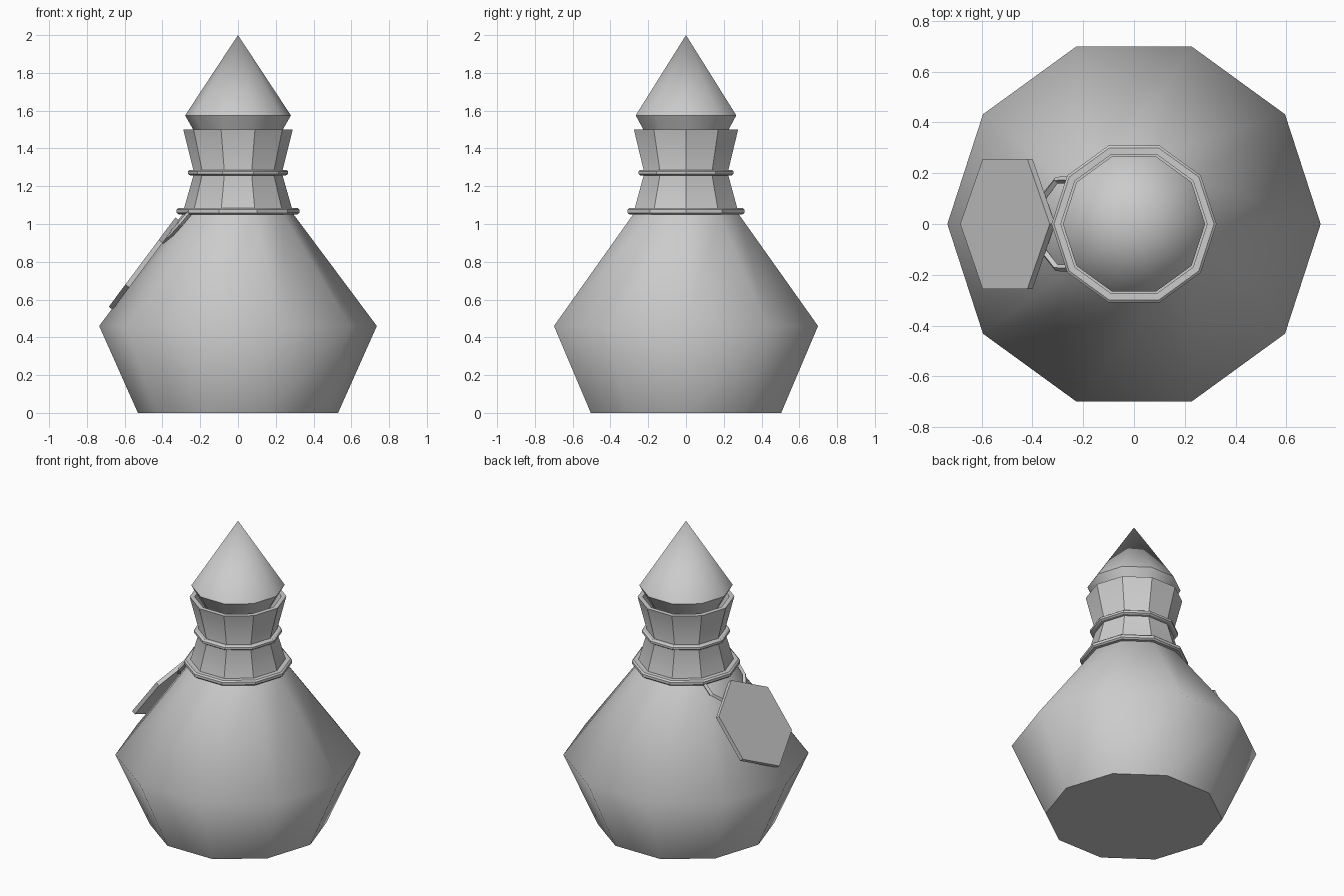
import bpy, math
from mathutils import Vector, Matrix

if "Cube" in bpy.data.objects:
    bpy.data.objects.remove(bpy.data.objects["Cube"])

SIDES = 10


def add_mesh(name, verts, faces, smooth_deg):
    me = bpy.data.meshes.new(name)
    me.from_pydata(verts, [], faces)
    me.update()
    me.shade_smooth()
    me.set_sharp_from_angle(angle=math.radians(smooth_deg))
    ob = bpy.data.objects.new(name, me)
    bpy.context.collection.objects.link(ob)
    return ob


def lathe(name, profile, smooth_deg=33, closed=False):
    """Revolve (r, z) points, listed upwards along the outside; r = 0 makes a pole."""
    verts, rows = [], []
    for r, z in profile:
        n = 1 if r == 0 else SIDES
        start = len(verts)
        verts += [(r * math.cos(2 * math.pi * j / SIDES),
                   r * math.sin(2 * math.pi * j / SIDES), z) for j in range(n)]
        rows.append([start + j % n for j in range(SIDES + 1)])
    if closed:
        rows.append(rows[0])
    faces = []
    for a, b in zip(rows, rows[1:]):
        for j in range(SIDES):
            quad = [a[j], a[j + 1], b[j + 1], b[j]]
            faces.append(list(dict.fromkeys(quad)))
    return add_mesh(name, verts, faces, smooth_deg)


# Bottle body and flared neck with an open lip
lathe("bottle_body", [(0, 0), (0.53, 0), (0.735, 0.46), (0.295, 1.05)], 65)
lathe("bottle_neck", [(0.295, 1.05), (0.232, 1.27), (0.29, 1.5),
                      (0.26, 1.5), (0.2, 1.28), (0, 1.27)])

# Pointed stopper sitting in the neck
lathe("stopper", [(0, 1.40), (0.18, 1.40), (0.28, 1.575), (0, 2.0)])


# Cord rings around the neck
def ring(name, r, z, w, h):
    lathe(name, [(r - w, z - h), (r - 0.01, z - h), (r, z - h / 2), (r, z + h / 2),
                 (r - 0.01, z + h), (r - w, z + h)], closed=True)


ring("lower_neck_ring", 0.325, 1.068, 0.05, 0.017)
ring("upper_neck_ring", 0.265, 1.272, 0.045, 0.014)

# Hexagonal label leaning on the left shoulder
up = Vector((0.44, 0, 0.59)).normalized()
normal = Vector((-up.z, 0, up.x))
side = normal.cross(up)
centre = Vector((-0.508, 0, 0.798))
verts = []
for depth in (0.026, 0):
    for k in range(6):
        a = math.radians(60 * k)
        verts.append(centre - normal * depth
                     + up * 0.295 * math.cos(a) - side * 0.295 * math.sin(a))
# wind the outline so that the outer face looks along the normal
if (verts[7] - verts[6]).cross(verts[8] - verts[7]).dot(normal) < 0:
    verts = verts[:6][::-1] + verts[6:][::-1]
faces = [list(range(5, -1, -1)), list(range(6, 12))]
faces += [[k, (k + 1) % 6, (k + 1) % 6 + 6, k + 6] for k in range(6)]
add_mesh("hanging_label", verts, faces, 30)

# Label strings, one on each side
for s, name in ((1, "label_string_back"), (-1, "label_string_front")):
    cu = bpy.data.curves.new(name, 'CURVE')
    cu.dimensions = '3D'
    cu.bevel_depth = 0.014
    cu.bevel_resolution = 0
    cu.use_fill_caps = True
    path = [(-0.255, 0.175, 1.06), (-0.305, 0.172, 1.0),
            (-0.35, 0.115, 0.95), (-0.40, 0.04, 0.905)]
    sp = cu.splines.new('POLY')
    sp.points.add(len(path) - 1)
    for p, (x, y, z) in zip(sp.points, path):
        p.co = (x, s * y, z, 1)
    sp.use_smooth = False
    bpy.context.collection.objects.link(bpy.data.objects.new(name, cu))
